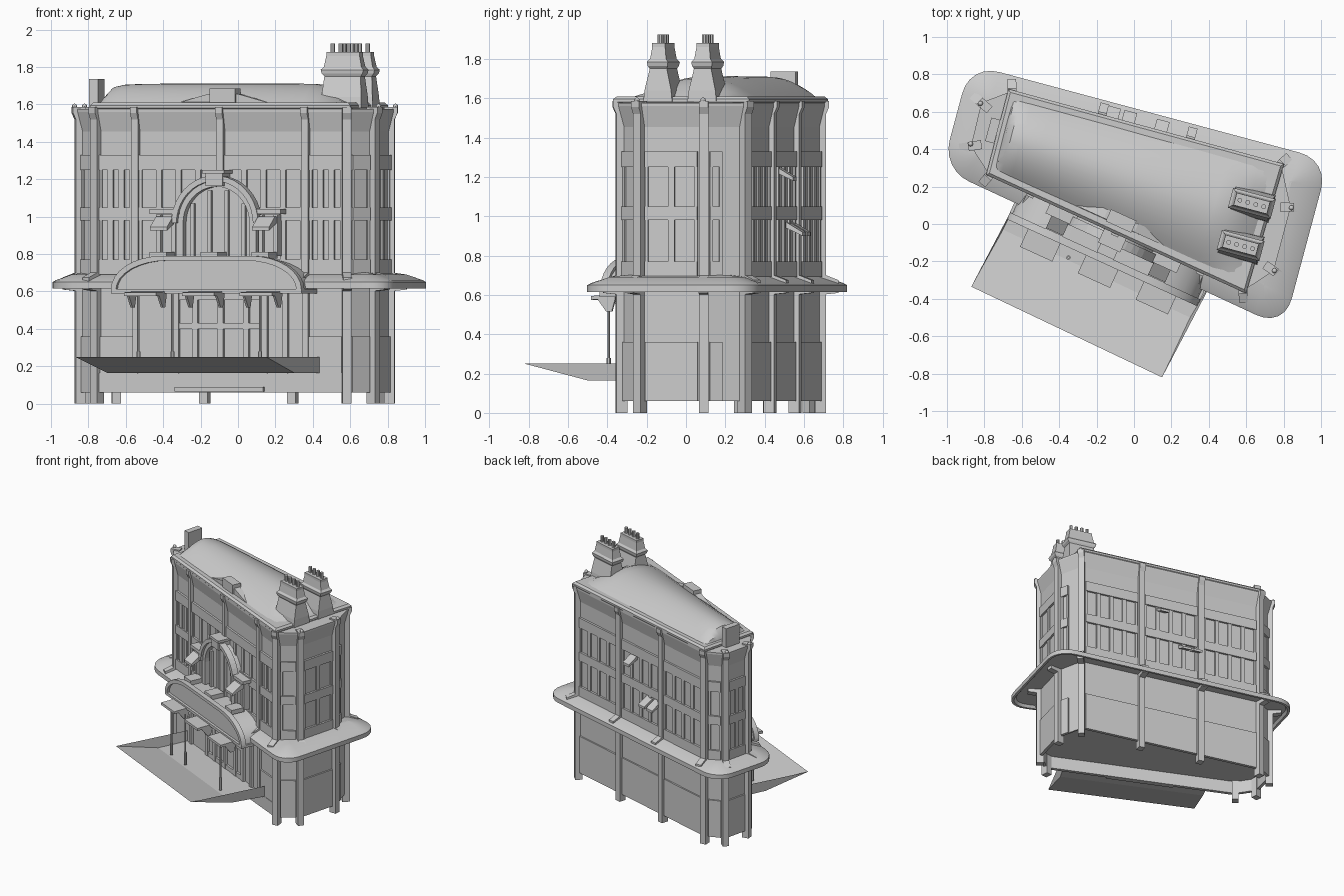
import bpy, bmesh, math
from mathutils import Vector as V

if "Cube" in bpy.data.objects:
    bpy.data.objects.remove(bpy.data.objects["Cube"])

CA, SA = 0.966, 0.259
def W(u, v):                       # building axes -> world
    return V((CA*u + SA*v, -SA*u + CA*v))

# wall outline, counter-clockwise from the front left corner
PLAN = [V(p) for p in [(-.755, .28), (.58, -.33), (.725, -.235), (.812, .09),
                       (.765, .30), (-.65, .685), (-.795, .63), (-.845, .42)]]
MAIN = [PLAN[i] for i in (0, 1, 4, 5)]

def finish(bm, name, smooth=False):
    bmesh.ops.recalc_face_normals(bm, faces=bm.faces)
    me = bpy.data.meshes.new(name)
    bm.to_mesh(me); bm.free()
    ob = bpy.data.objects.new(name, me)
    bpy.context.collection.objects.link(ob)
    if smooth:
        bpy.context.view_layer.objects.active = ob
        ob.select_set(True)
        bpy.ops.object.shade_smooth_by_angle(angle=math.radians(35))
        ob.select_set(False)
    return ob

def loft(bm, rings, cap=True):     # skin a list of closed 3D rings
    vs = [[bm.verts.new(p) for p in r] for r in rings]
    n = len(vs[0])
    for a, b in zip(vs, vs[1:]):
        for i in range(n):
            bm.faces.new((a[i], a[(i+1) % n], b[(i+1) % n], b[i]))
    if cap:
        bm.faces.new(vs[0]); bm.faces.new(vs[-1])

def frame(o, d):                   # origin, direction, outward normal
    d = d.normalized()
    return o, d, V((d.y, -d.x))

def edge(i):
    p, q = PLAN[i], PLAN[(i+1) % 8]
    return frame((p+q)/2, q-p), (q-p).length

def pt(f, s, t, z):
    p = f[0] + f[1]*s + f[2]*t
    return V((p.x, p.y, z))

def prism(bm, f, prof, t0, t1):    # (s, z) profile pushed from t0 to t1
    loft(bm, [[pt(f, s, t, z) for s, z in prof] for t in (t0, t1)])

def box(bm, f, s0, s1, t0, t1, z0, z1):
    prism(bm, f, [(s0, z0), (s1, z0), (s1, z1), (s0, z1)], t0, t1)

def offset(poly, d):
    out, n = [], len(poly)
    for i in range(n):
        e0, e1 = (poly[i]-poly[i-1]).normalized(), (poly[(i+1) % n]-poly[i]).normalized()
        n0, n1 = V((e0.y, -e0.x)), V((e1.y, -e1.x))
        out.append(poly[i] + (n0+n1) * d / (1 + n0.dot(n1)))
    return out

def rounded(poly, r, k=6):
    out, n = [], len(poly)
    for i in range(n):
        p = poly[i]
        a = p + (poly[i-1]-p).normalized()*r
        b = p + (poly[(i+1) % n]-p).normalized()*r
        for j in range(k+1):
            t = j/k
            w = 2*t*(1-t)*.8
            h = (1-t)**2 + w + t*t
            out.append((a*(1-t)**2 + p*w + b*t*t)/h)
    return out

def ring(poly, z):
    return [V((p.x, p.y, z)) for p in poly]

F, FL = edge(0)
B, BLn = edge(4)

# walls (recessed underside) with sloped cornice, and eave slab over the main block
bm = bmesh.new()
loft(bm, [ring(offset(PLAN, d), z) for d, z in
          [(-.012, .16), (-.012, .06), (0, .06), (0, 1.455), (.025, 1.56), (.025, 1.575)]])
finish(bm, "walls")
bm = bmesh.new()
loft(bm, [ring(offset(MAIN, d), z) for d, z in
          [(.01, 1.56), (.03, 1.58), (.03, 1.595), (.015, 1.61)]])
finish(bm, "eave")

# pilasters with flared heads and ledge brackets
bm = bmesh.new()
def pilaster(p, d, z0, w=.024):
    f = frame(p, d)
    prism(bm, f, [(-.03, z0), (.026, z0), (.026, 1.52), (.042, 1.555),
                  (.042, 1.585), (-.03, 1.585)], -w, w)
    prism(bm, f, [(0, .60), (.09, .61), (.09, .675), (0, .71)], -w, w)
for i, p in enumerate(PLAN):
    e0, e1 = (p-PLAN[i-1]).normalized(), (PLAN[(i+1) % 8]-p).normalized()
    pilaster(p, V((e0.y+e1.y, -e0.x-e1.x)), 0)
for s in (-.5, .5):
    pilaster(F[0]+F[1]*s, F[2], .66, .02)
pilaster(F[0], F[2], 1.2, .02)
for s in (-BLn/6, BLn/6):
    pilaster(B[0]+B[1]*s, B[2], 0)
finish(bm, "pilasters")

# window bands, piers and ground-floor panels
bm = bmesh.new()
def bay(f, s0, s1, n, ground=True):
    for z0, z1 in ((.69, .77), (.98, 1.05), (1.25, 1.33)):
        box(bm, f, s0, s1, -.01, .016, z0, z1)
    for k in range(n+1):
        s = s0 + (s1-s0)*k/n
        box(bm, f, max(s-.016, s0), min(s+.016, s1), -.01, .010, .76, 1.26)
    if ground:
        box(bm, f, s0, s1, -.01, .012, .06, .36)
for s0, s1, n in ((-.715, -.52, 3), (-.48, -.02, 4), (.02, .48, 4), (.52, .715, 3)):
    bay(F, s0, s1, n, False)
third = BLn/3
for k in (-1, 0, 1):
    bay(B, k*third-third/2+.03, k*third+third/2-.03, 4)
for i, n in ((1, 1), (2, 2), (3, 1), (5, 1), (6, 2), (7, 1)):
    f, L = edge(i)
    bay(f, -L/2+.03, L/2-.03 - (.09 if i == 3 else 0), n)
finish(bm, "window_surrounds")

# tilted open window flaps at the back
bm = bmesh.new()
for s, z in ((-.08, 1.25), (.10, .97), (.19, .97)):
    prism(bm, (B[0]+B[1]*(s-.13), B[2], B[1]), [(0, z), (.085, z-.05), (.085, z-.07), (0, z-.03)], .095, .165)
finish(bm, "window_flaps")

# rounded canopy ledge running around the building
LQ = [W(-.965, .105), W(.815, -.206), W(.815, .495), W(-.965, .495)]
bm = bmesh.new()
loft(bm, [ring(rounded(offset(LQ, d), .06+d), z) for d, z in
          [(-.07, .635), (.07, .635), (.085, .615), (.103, .615), (.103, .65), (.085, .66), (.0, .69), (-.07, .70)]])
finish(bm, "canopy_ledge", True)

# curved roof, steep at the left end and hipped at the right
bm = bmesh.new()
q = offset(MAIN, -.005)
A = [(0, 0), (.008, .5), (.03, .85), (.07, .96), (.15, 1), (.5, 1.02), (.82, 1), (.88, .9), (.94, .55), (1, 0)]
grid = []
for a, h in A:
    p0, p1 = q[0].lerp(q[1], a), q[3].lerp(q[2], a)
    row = []
    for j in range(15):
        b = j/14
        p = p0.lerp(p1, b)
        row.append(bm.verts.new((p.x, p.y, 1.6 + .11*h*(1-abs(2*b-1)**1.9))))
    grid.append(row)
for r0, r1 in zip(grid, grid[1:]):
    for j in range(14):
        bm.faces.new((r0[j], r1[j], r1[j+1], r0[j+1]))
finish(bm, "roof", True)

# end gable block and front parapet
bm = bmesh.new()
f = frame(V((-.755, .50)), W(0, 1))
prism(bm, f, [(-.065, 1.58), (.065, 1.58), (.065, 1.735), (-.065, 1.735)], -.025, .025)
prism(bm, F, [(-.30, 1.6), (.30, 1.6), (.09, 1.655), (-.09, 1.655)], -.07, -.02)
box(bm, F, -.075, .075, -.08, -.01, 1.6, 1.685)
finish(bm, "parapets")

# chimney stacks and pots
for k, c in enumerate((V((.63, .11)), V((.57, -.115)))):
    f = frame(c, W(1, 0))
    bm = bmesh.new()
    loft(bm, [[pt(f, a*l, b*w, z) for a, b in ((-1, -1), (1, -1), (1, 1), (-1, 1))] for z, l, w in
              [(1.58, .112, .076), (1.64, .11, .07), (1.75, .10, .045), (1.765, .113, .052), (1.785, .118, .055),
               (1.80, .104, .042), (1.86, .092, .034), (1.88, .092, .034)]])
    for s in (-.066, -.022, .022, .066):
        loft(bm, [[pt(f, s+.013*math.cos(i*math.pi/4), .013*math.sin(i*math.pi/4), z)
                   for i in range(8)] for z in (1.87, 1.925)])
    finish(bm, "chimney_%d" % (k+1))

# small ball finials on the end bays
bm = bmesh.new()
for i in (2, 3, 6, 7):
    c = PLAN[i] + (PLAN[i]-V((-.02, .18))).normalized()*.03
    m = bmesh.ops.create_uvsphere(bm, u_segments=8, v_segments=6, radius=.014)
    bmesh.ops.translate(bm, verts=m["verts"], vec=(c.x, c.y, 1.59))
finish(bm, "finials", True)

# arched centre window
def arch(r, z, n=20):
    return [(r*math.cos(math.pi*i/n), z+r*math.sin(math.pi*i/n)) for i in range(n+1)]
bm = bmesh.new()
o, i_ = arch(.235, .965), arch(.195, .965)
prism(bm, F, [(.235, .78)]+o+[(-.235, .78), (-.195, .78)]+i_[::-1]+[(.195, .78)], -.01, .07)
prism(bm, F, arch(.255, .965)+arch(.225, .965)[::-1], .04, .09)
prism(bm, F, [(.2, .78)]+i_+[(-.2, .78)], -.01, .03)
for s, z in ((-.15, 1.07), (-.05, 1.14), (.05, 1.14), (.15, 1.07)):
    box(bm, F, s-.01, s+.01, .03, .05, .78, z)
box(bm, F, -.05, .05, 0, .10, 1.165, 1.23)
box(bm, F, -.065, .065, 0, .11, 1.23, 1.25)
finish(bm, "arched_window")

# side niches with caps and sloping hoods
bm = bmesh.new()
for c in (-.30, .30):
    for s in (-.045, .045):
        box(bm, F, c+s-.012, c+s+.012, 0, .06, .79, 1.01)
    box(bm, F, c-.04, c+.04, 0, .03, .79, 1.01)
    box(bm, F, c-.085, c+.085, 0, .085, 1.015, 1.04)
    prism(bm, (F[0]+F[1]*c, F[2], F[1]), [(.05, 1.0), (.08, 1.0), (.155, .945), (.155, .925), (.05, .97)], -.05, .05)
for c in (-.30, 0, .30):
    box(bm, F, c-.05, c+.05, .05, .16, .775, .81)
finish(bm, "side_niches")

# porch roof: flat-topped vault with a raised front rim
def vault(w, z0, h, n=8, r=.30):
    right = [(w-r+r*math.cos(i*math.pi/2/n), z0+h*math.sin(i*math.pi/2/n)) for i in range(n+1)]
    return right + [(-s, z) for s, z in right[::-1]]
bm = bmesh.new()
prism(bm, F, vault(.545, .61, .165), -.01, .18)
prism(bm, F, vault(.56, .61, .18) + vault(.53, .61, .155)[::-1], .16, .20)
box(bm, F, -.56, .56, 0, .2, .59, .612)
finish(bm, "porch_roof", True)

# porch hoods on side brackets, and slim posts
bm = bmesh.new()
for c in (-.34, 0, .34):
    f = (F[0]+F[1]*c, F[2], F[1])
    prism(bm, f, [(.17, .60), (.305, .595), (.305, .575), (.17, .58)], -.095, .095)
    for s in (-.095, .083):
        prism(bm, f, [(.17, .58), (.27, .58), (.22, .515), (.19, .515)], s, s+.012)
finish(bm, "porch_hoods")
bm = bmesh.new()
for s in (-.375, -.175, .34):
    for z0, z1, r in ((.18, .59, .007), (.18, .28, .012)):
        loft(bm, [[pt(F, s+r*math.cos(i*math.pi/4), .25+r*math.sin(i*math.pi/4), z)
                   for i in range(8)] for z in (z0, z1)])
finish(bm, "porch_posts", True)

# shopfront doors, glazing bars and plinth
bm = bmesh.new()
for s in (-.50, -.26, -.15, 0, .15, .26, .38, .50):
    box(bm, F, s-.016, s+.016, -.01, .02, .16, .59)
for z0, z1 in ((.16, .2), (.40, .43), (.555, .59)):
    box(bm, F, -.27, .27, -.01, .016, z0, z1)
for c in (-.6, .6):
    box(bm, F, c-.11, c+.11, -.01, .012, .16, .36)
box(bm, F, -.715, .715, -.01, .015, .06, .165)
box(bm, F, -.26, .26, 0, .04, .065, .09)
finish(bm, "shopfront")

# entrance apron: flat pad, outward-rising slope and side cheeks
bm = bmesh.new()
v = [bm.verts.new(p) for p in [(-.87, -.335, .25), (.15, -.82, .25), (.30, -.50, .165), (-.70, -.03, .165),
                               pt(F, .58, .01, .165), pt(F, -.55, .01, .165), pt(F, .58, .01, .25), pt(F, -.55, .01, .25)]]
for ids in ((0, 1, 2, 3), (3, 2, 4, 5), (1, 6, 4, 2), (0, 3, 5, 7)):
    bm.faces.new([v[i] for i in ids])
finish(bm, "entrance_apron")
